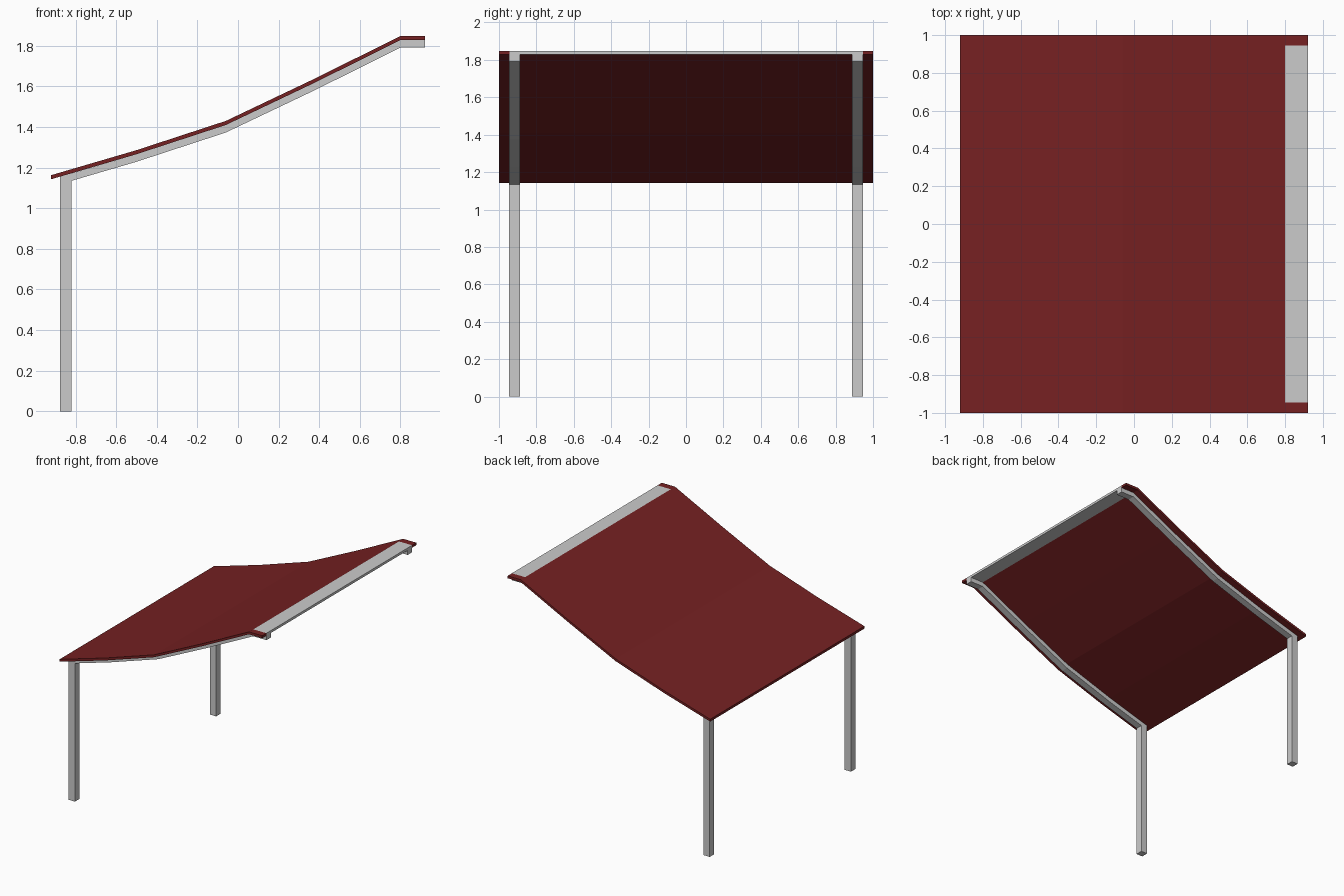
import bpy
import bmesh

cube = bpy.data.objects.get("Cube")
if cube:
    bpy.data.objects.remove(cube, do_unlink=True)


def make_material(name, rgb):
    mat = bpy.data.materials.new(name)
    mat.use_nodes = True
    color = (*rgb, 1)
    mat.diffuse_color = color
    mat.node_tree.nodes["Principled BSDF"].inputs["Base Color"].default_value = color
    return mat


red = make_material("dark red roofing", (0.18, 0.015, 0.016))
grey = make_material("light grey metal", (0.6, 0.6, 0.6))


def extrude_profile(name, outline, y0, y1, mat):
    """Extrude a closed x-z outline from y0 to y1."""
    bm = bmesh.new()
    face = bm.faces.new([bm.verts.new((x, y0, z)) for x, z in outline])
    moved = bmesh.ops.extrude_face_region(bm, geom=[face])["geom"]
    verts = [v for v in moved if isinstance(v, bmesh.types.BMVert)]
    bmesh.ops.translate(bm, verts=verts, vec=(0, y1 - y0, 0))
    bmesh.ops.recalc_face_normals(bm, faces=bm.faces)
    mesh = bpy.data.meshes.new(name)
    bm.to_mesh(mesh)
    bm.free()
    mesh.materials.append(mat)
    obj = bpy.data.objects.new(name, mesh)
    bpy.context.collection.objects.link(obj)
    return obj


def band(line, top, bottom):
    """Closed outline between two vertical offsets of a line."""
    return ([(x, z - top) for x, z in line]
            + [(x, z - bottom) for x, z in reversed(line)])


# Curved roof line, from the low edge to the raised flat lip
slope = [(-0.92, 1.163), (-0.5, 1.286), (-0.06, 1.43), (0.375, 1.637), (0.80, 1.848)]
lip = [(0.80, 1.848), (0.92, 1.848)]
thick = 0.02
inner, outer = 0.887, 0.945

# Roof sheet and the grey plate along its high edge
extrude_profile("roof_sheet", band(slope, 0, thick), -1, 1, red)
extrude_profile("edge_plate", band(lip, 0, thick), -outer, outer, grey)

# Rafters follow the underside of the roof from the posts to the lip
rafter_line = [(-0.82, 1.192)] + slope[1:] + lip[1:]
post = [(-0.877, 0), (-0.82, 0), (-0.82, 1.172), (-0.877, 1.156)]

for side, s in (("front", -1), ("back", 1)):
    extrude_profile(side + "_roof_lip", band(lip, 0, thick), s * outer, s * 1.0, red)
    extrude_profile(side + "_rafter", band(rafter_line, thick, 0.057),
                    s * inner, s * outer, grey)
    extrude_profile(side + "_post", post, s * inner, s * outer, grey)
